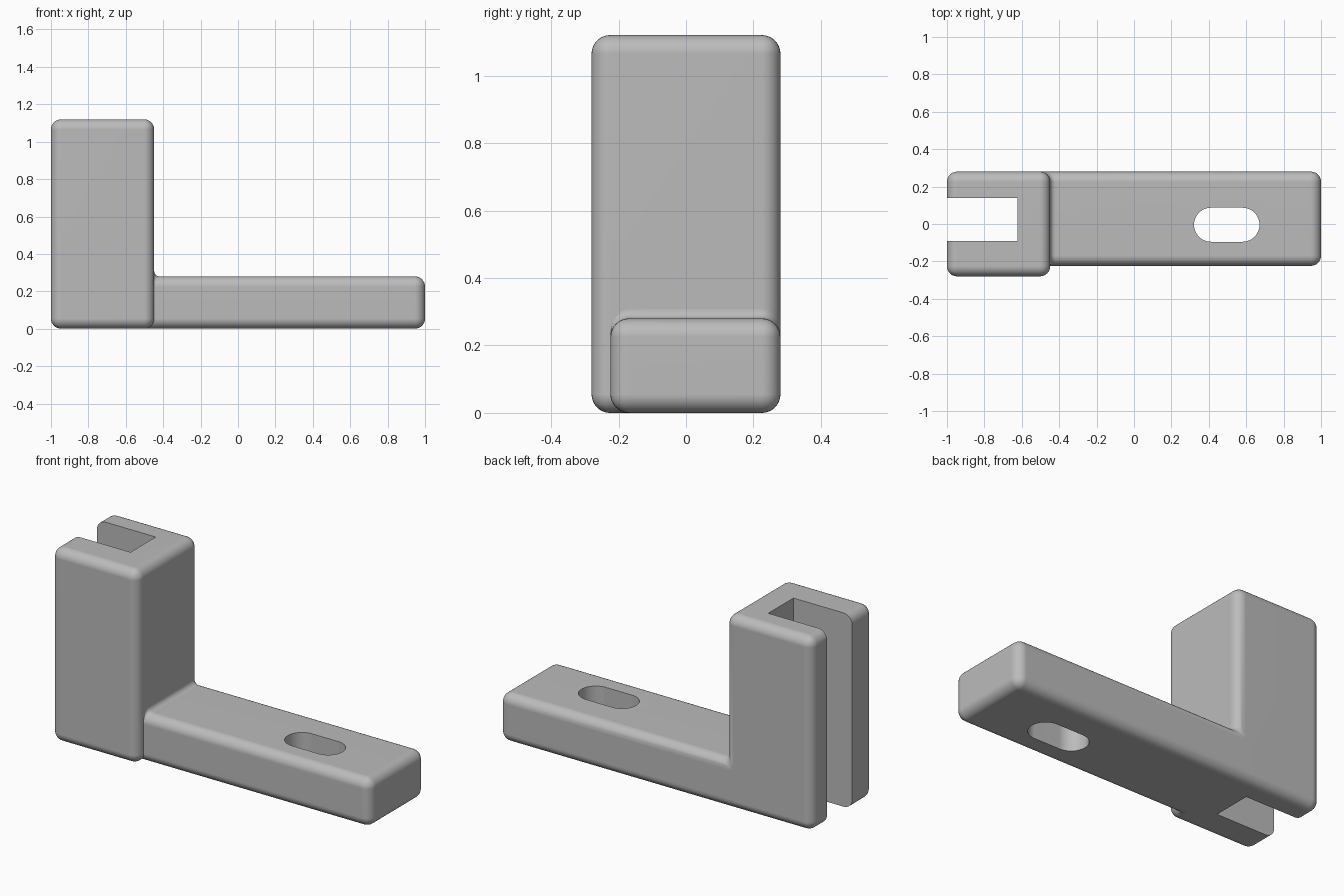
import bpy, bmesh
from math import sin, cos, pi, sqrt, radians

if "Cube" in bpy.data.objects:
    bpy.data.objects.remove(bpy.data.objects["Cube"])

ROUND = 0.055          # outer edge rounding
COVE = 0.028           # inner corner fillet
COL_R, ARM_TOP = -0.448, 0.28
ARM_FRONT, BACK = -0.224, 0.28

grey = bpy.data.materials.new("plain grey")
grey.use_nodes = True
grey.diffuse_color = (0.5, 0.5, 0.5, 1)
grey.node_tree.nodes["Principled BSDF"].inputs["Base Color"].default_value = (0.5, 0.5, 0.5, 1)


def finish(bm, name):
    bmesh.ops.recalc_face_normals(bm, faces=bm.faces)
    mesh = bpy.data.meshes.new(name)
    bm.to_mesh(mesh)
    bm.free()
    ob = bpy.data.objects.new(name, mesh)
    bpy.context.collection.objects.link(ob)
    mesh.materials.append(grey)
    return ob


def box(name, lo, hi, rounding=0):
    bm = bmesh.new()
    bmesh.ops.create_cube(bm, size=1)
    for v in bm.verts:
        v.co = [(a + b) / 2 + c * (b - a) for a, b, c in zip(lo, hi, v.co)]
    if rounding:
        bmesh.ops.bevel(bm, geom=bm.edges[:], offset=rounding, segments=8,
                        profile=0.5, affect='EDGES')
    return finish(bm, name)


def select(ob):
    bpy.ops.object.select_all(action='DESELECT')
    ob.select_set(True)
    bpy.context.view_layer.objects.active = ob


def combine(ob, other, operation):
    mod = ob.modifiers.new(operation.lower(), 'BOOLEAN')
    mod.operation, mod.solver, mod.object = operation, 'EXACT', other
    select(ob)
    bpy.ops.object.modifier_apply(modifier=mod.name)
    bpy.data.objects.remove(other)


# Column and arm joined into one solid
bracket = box("bracket", (-1, -0.28, 0), (COL_R, BACK, 1.12), ROUND)
arm = box("arm", (-0.58, ARM_FRONT, 0), (1, BACK, ARM_TOP), ROUND)
combine(bracket, arm, 'UNION')

# Square channel open at the end of the column
channel = box("channel_cutter", (-1.2, -0.09, -0.2), (-0.624, 0.14, 1.4))
combine(bracket, channel, 'DIFFERENCE')

# Round-ended slot through the arm
bm = bmesh.new()
r, half = 0.091, 0.084
outline = []
for side in (1, -1):
    for i in range(25):
        a = -pi / 2 + pi * i / 24
        outline.append(bm.verts.new((0.496 + side * (half + r * cos(a)),
                                     -0.004 + side * r * sin(a), -0.2)))
base = bm.faces.new(outline)
ext = bmesh.ops.extrude_face_region(bm, geom=[base])
for v in ext["geom"]:
    if isinstance(v, bmesh.types.BMVert):
        v.co.z = 0.6
combine(bracket, finish(bm, "slot_cutter"), 'DIFFERENCE')


# Concave fillet between arm top and column, following both rounded edges
def drop(d):
    d = min(max(d, 0), ROUND)
    return ROUND - sqrt(ROUND * ROUND - d * d)


bm = bmesh.new()
stations = [ARM_FRONT + ROUND * (1 - cos(pi / 2 * i / 8)) for i in range(9)]
stations += [BACK - ROUND * (1 - sin(pi / 2 * i / 8)) for i in range(9)]
rings = []
for y in stations:
    front = drop(ARM_FRONT + ROUND - y)
    back = drop(y - BACK + ROUND)
    cx, cz = COL_R - back, ARM_TOP - front - back
    rad = COVE * max(1 - front / ROUND, 0.02)
    pts = [(cx - 0.01, cz - 0.01), (cx + rad, cz - 0.01)]
    for i in range(9):
        a = pi / 2 * i / 8
        pts.append((cx + rad * (1 - sin(a)), cz + rad * (1 - cos(a))))
    pts.append((cx - 0.01, cz + rad))
    rings.append([bm.verts.new((x, y, z)) for x, z in pts])
n = len(rings[0])
for a, b in zip(rings, rings[1:]):
    for i in range(n):
        j = (i + 1) % n
        bm.faces.new((a[i], a[j], b[j], b[i]))
bm.faces.new(rings[0])
bm.faces.new(rings[-1])
fillet = finish(bm, "inner_fillet")

# Smooth rounds with crisp cut edges
for ob in (bracket, fillet):
    select(ob)
    bpy.ops.object.shade_smooth_by_angle(angle=radians(32))
    mod = ob.modifiers.new("even_shading", 'WEIGHTED_NORMAL')
    mod.keep_sharp = True
